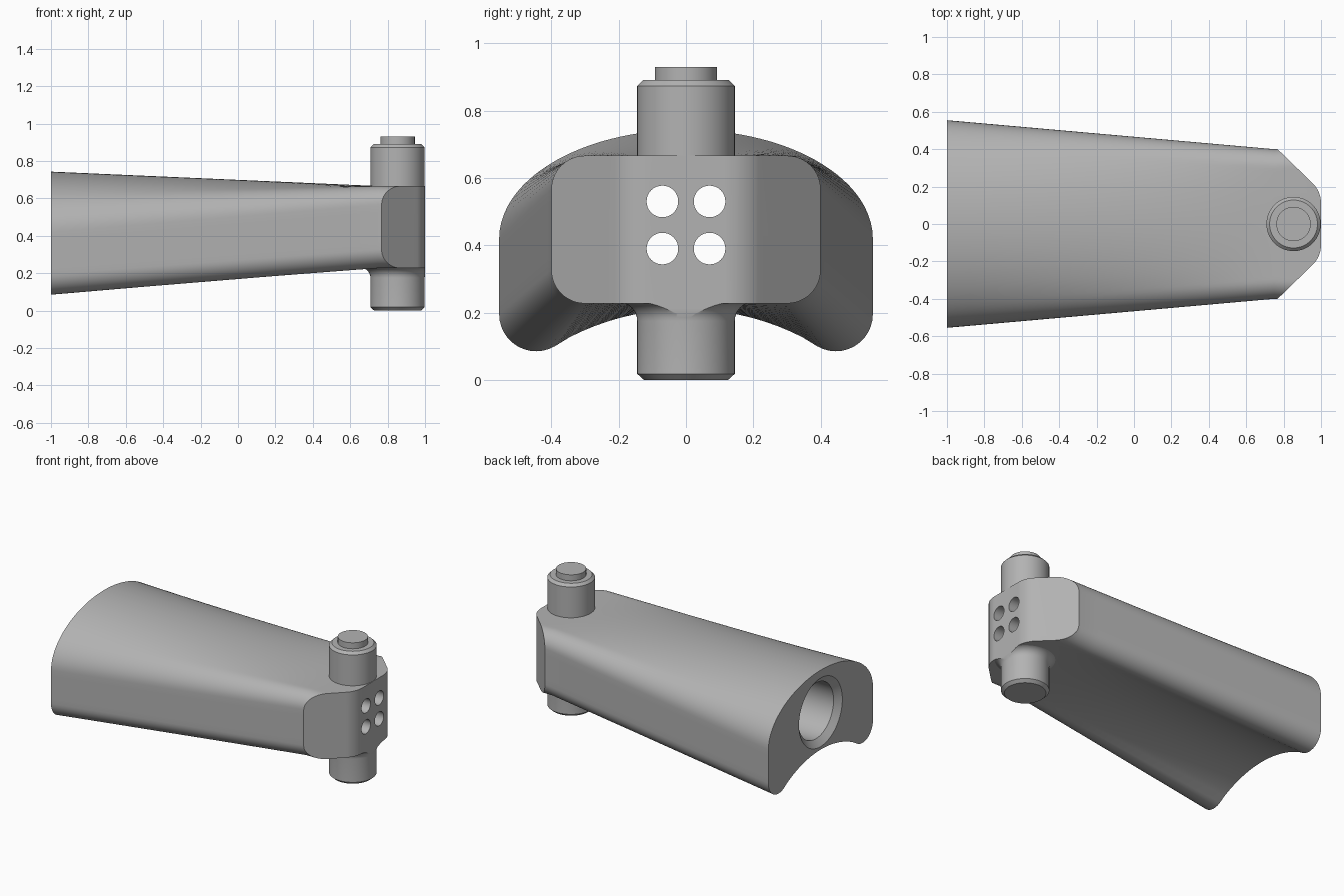
import bpy, bmesh
from math import sin, cos, pi, radians
from mathutils import Vector, Matrix

cube = bpy.data.objects.get("Cube")
if cube:
    bpy.data.objects.remove(cube, do_unlink=True)

grey = bpy.data.materials.new("grey")
grey.use_nodes = True
grey.diffuse_color = (0.45, 0.45, 0.45, 1)
grey.node_tree.nodes["Principled BSDF"].inputs["Base Color"].default_value = grey.diffuse_color


def make_object(name, bm):
    bmesh.ops.recalc_face_normals(bm, faces=bm.faces)
    mesh = bpy.data.meshes.new(name)
    bm.to_mesh(mesh)
    bm.free()
    mesh.materials.append(grey)
    obj = bpy.data.objects.new(name, mesh)
    bpy.context.collection.objects.link(obj)
    return obj


def loft(bm, rings):
    """Skin a list of closed rings and cap both ends."""
    rows = [[bm.verts.new(p) for p in ring] for ring in rings]
    for a, b in zip(rows, rows[1:]):
        for i in range(len(a)):
            j = (i + 1) % len(a)
            bm.faces.new((a[i], a[j], b[j], b[i]))
    bm.faces.new(rows[0])
    bm.faces.new(rows[-1])


def turned(bm, profile, place, n=64):
    """Round solid from (radius, height) pairs, placed by a matrix."""
    loft(bm, [[place @ Vector((r * cos(2 * pi * k / n), r * sin(2 * pi * k / n), h))
               for k in range(n)] for r, h in profile])


def arc(cy, cz, ry, rz, start, end, n=24):
    angles = [radians(start + (end - start) * k / n) for k in range(n + 1)]
    return [Vector((cy + ry * cos(a), cz + rz * sin(a))) for a in angles]


def resample(points, n):
    """n points evenly spaced along a path, leaving out its last point."""
    lengths = [(b - a).length for a, b in zip(points, points[1:])]
    step, out = sum(lengths) / n, []
    for k in range(n):
        d, i = k * step, 0
        while i < len(lengths) - 1 and d > lengths[i]:
            d -= lengths[i]
            i += 1
        out.append(points[i].lerp(points[i + 1], d / lengths[i]))
    return out


def section(pieces):
    half = []
    for piece, n in zip(pieces, (10, 12, 6, 28)):
        half += resample(piece, n)
    half.append(pieces[-1][-1])
    return half + [Vector((-p.x, p.y)) for p in reversed(half[1:-1])]


def boolean(obj, cutter, operation):
    mod = obj.modifiers.new(operation.lower(), "BOOLEAN")
    mod.object, mod.operation, mod.solver = cutter, operation, "EXACT"
    with bpy.context.temp_override(object=obj, active_object=obj):
        bpy.ops.object.modifier_apply(modifier=mod.name)


# Wide saddle section and narrow rounded block section
saddle = section([
    arc(0, -0.55, 0.76, 0.76, 90, 60),
    arc(0.445, 0.195, 0.11, 0.11, -120, 0),
    [Vector((0.555, 0.195)), Vector((0.555, 0.42))],
    arc(0, 0.42, 0.555, 0.323, 0, 90),
])
block = section([
    [Vector((0, 0.227)), Vector((0.3, 0.227))],
    arc(0.3, 0.327, 0.1, 0.1, -90, 0),
    [Vector((0.4, 0.327)), Vector((0.4, 0.566))],
    arc(0.3, 0.566, 0.1, 0.1, 0, 90) + [Vector((0, 0.666))],
])

# Tapered arm
rings = []
for k in range(15):
    t = k / 14
    rings.append([(-1 + 1.75 * t, *a.lerp(b, t)) for a, b in zip(saddle, block)])
rings.append([(1.1, *p) for p in block])
bm = bmesh.new()
loft(bm, rings)
arm = make_object("arm", bm)

# Plan outline that trims the nose: angled cheeks and a rounded front
side = [(-2, 1), (0.15, 1)] + [(p.x, p.y) for p in arc(0.85, 0.111, 0.15, 0.15, 45, 0, 12)]
outline = side + [(x, -y) for x, y in reversed(side)]
bm = bmesh.new()
loft(bm, [[(x, y, z) for x, y in outline] for z in (-1, 2)])
nose_cutter = make_object("nose_cutter", bm)

# Main bore with chamfered mouth
along_x = Matrix.Translation((0, 0, 0.46)) @ Matrix.Rotation(pi / 2, 4, "Y")
bm = bmesh.new()
turned(bm, [(0.26, -1.03), (0.23, -1), (0.187, -0.965), (0.187, 0.62)], along_x)
bore_cutter = make_object("bore_cutter", bm)

# Four small holes through the nose
bm = bmesh.new()
for y in (-0.07, 0.07):
    for z in (-0.07, 0.07):
        turned(bm, [(0.047, 0.5), (0.047, 1.2)], Matrix.Translation((0, y, z)) @ along_x, 32)
hole_cutter = make_object("hole_cutter", bm)

# Upper and lower pivot pins, the lower one flaring into the arm
pin_place = Matrix.Translation((0.853, 0, 0))
bm = bmesh.new()
turned(bm, [(0.145, 0.61), (0.145, 0.873), (0.128, 0.89), (0.092, 0.89), (0.092, 0.93)], pin_place)
upper_pin = make_object("upper_pin", bm)
flare = [(0.145 + 0.055 * (1 - cos(a)), 0.175 + 0.055 * sin(a))
         for a in [k * pi / 16 for k in range(9)]]
bm = bmesh.new()
turned(bm, [(0.125, 0), (0.145, 0.018)] + flare + [(0.2, 0.26)], pin_place)
lower_pin = make_object("lower_pin", bm)

# Trim and drill
boolean(arm, nose_cutter, "INTERSECT")
boolean(lower_pin, nose_cutter, "INTERSECT")
boolean(arm, bore_cutter, "DIFFERENCE")
boolean(arm, hole_cutter, "DIFFERENCE")
for cutter in (nose_cutter, bore_cutter, hole_cutter):
    bpy.data.objects.remove(cutter, do_unlink=True)

# Smooth shading with crisp edges
bpy.ops.object.select_all(action="DESELECT")
for obj in (arm, upper_pin, lower_pin):
    obj.select_set(True)
bpy.context.view_layer.objects.active = arm
bpy.ops.object.shade_smooth_by_angle(angle=radians(30))
